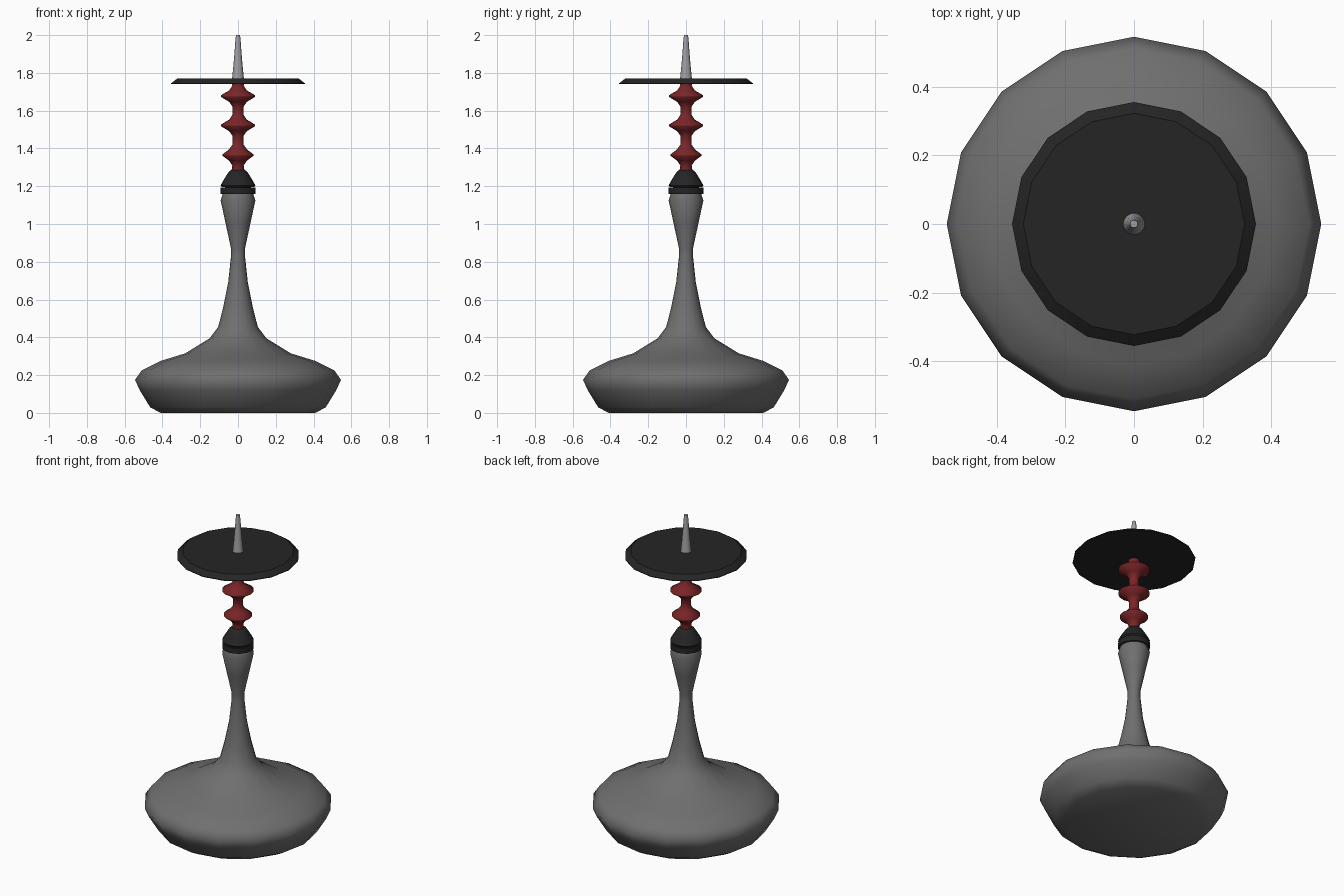
import bpy, bmesh, math

if "Cube" in bpy.data.objects:
    bpy.data.objects.remove(bpy.data.objects["Cube"])


def material(name, rgb):
    m = bpy.data.materials.new(name)
    m.diffuse_color = (*rgb, 1)
    m.use_nodes = True
    m.node_tree.nodes["Principled BSDF"].inputs["Base Color"].default_value = m.diffuse_color
    return m


GREY = material("grey_glaze", (0.16, 0.16, 0.163))
BLACK = material("black", (0.018, 0.018, 0.018))
RED = material("dark_red", (0.2, 0.018, 0.02))
STEEL = material("light_steel", (0.36, 0.35, 0.36))


def lathe(name, profile, mat, sides=16, angle=40):
    """Closed turned solid from (radius, height) pairs, bottom to top."""
    bm = bmesh.new()
    rings = []
    for r, z in profile:
        rings.append([bm.verts.new((r * math.cos(math.tau * i / sides),
                                    r * math.sin(math.tau * i / sides), z))
                      for i in range(sides)])
    for a, b in zip(rings, rings[1:]):
        for i in range(sides):
            j = (i + 1) % sides
            bm.faces.new((a[i], a[j], b[j], b[i]))
    bm.faces.new(rings[0][::-1])
    bm.faces.new(rings[-1])
    me = bpy.data.meshes.new(name)
    bm.to_mesh(me)
    bm.free()
    me.materials.append(mat)
    ob = bpy.data.objects.new(name, me)
    bpy.context.collection.objects.link(ob)
    bpy.ops.object.select_all(action='DESELECT')
    ob.select_set(True)
    bpy.context.view_layer.objects.active = ob
    bpy.ops.object.shade_smooth_by_angle(angle=math.radians(angle))
    return ob


# Wide vase-shaped base with slender neck
lathe("vase_base", [(.41, 0), (.465, .03), (.52, .12), (.545, .175), (.51, .225),
                    (.41, .275), (.28, .315), (.15, .395), (.105, .455), (.078, .56),
                    (.052, .69), (.037, .83), (.037, .87), (.065, 1.0), (.092, 1.125),
                    (.08, 1.16)], GREY, angle=60)

# Black collar ring and cone
lathe("collar_ring", [(.092, 1.158), (.092, 1.192)], BLACK)
lathe("collar_core", [(.07, 1.185), (.07, 1.205)], BLACK)
lathe("collar_cone", [(.085, 1.195), (.092, 1.205), (.075, 1.235), (.05, 1.275), (.035, 1.287)], BLACK)

# Red turned stem with three beads
stem = [(.035, 1.28)]
for z, r in ((1.365, .082), (1.522, .091), (1.677, .091)):
    stem += [(.03, z - .055), (.047, z - .03), (r, z - .004), (r, z + .004),
             (.047, z + .03), (.03, z + .055)]
stem.append((.036, 1.75))
lathe("beaded_stem", stem, RED, angle=60)

# Thin bevelled tray
lathe("tray", [(.355, 1.74), (.355, 1.744), (.322, 1.77)], BLACK, angle=20)

# Tapered spike
lathe("spike", [(.032, 1.765), (.026, 1.82), (.02, 1.89), (.014, 1.97), (.011, 2.0)], STEEL)
